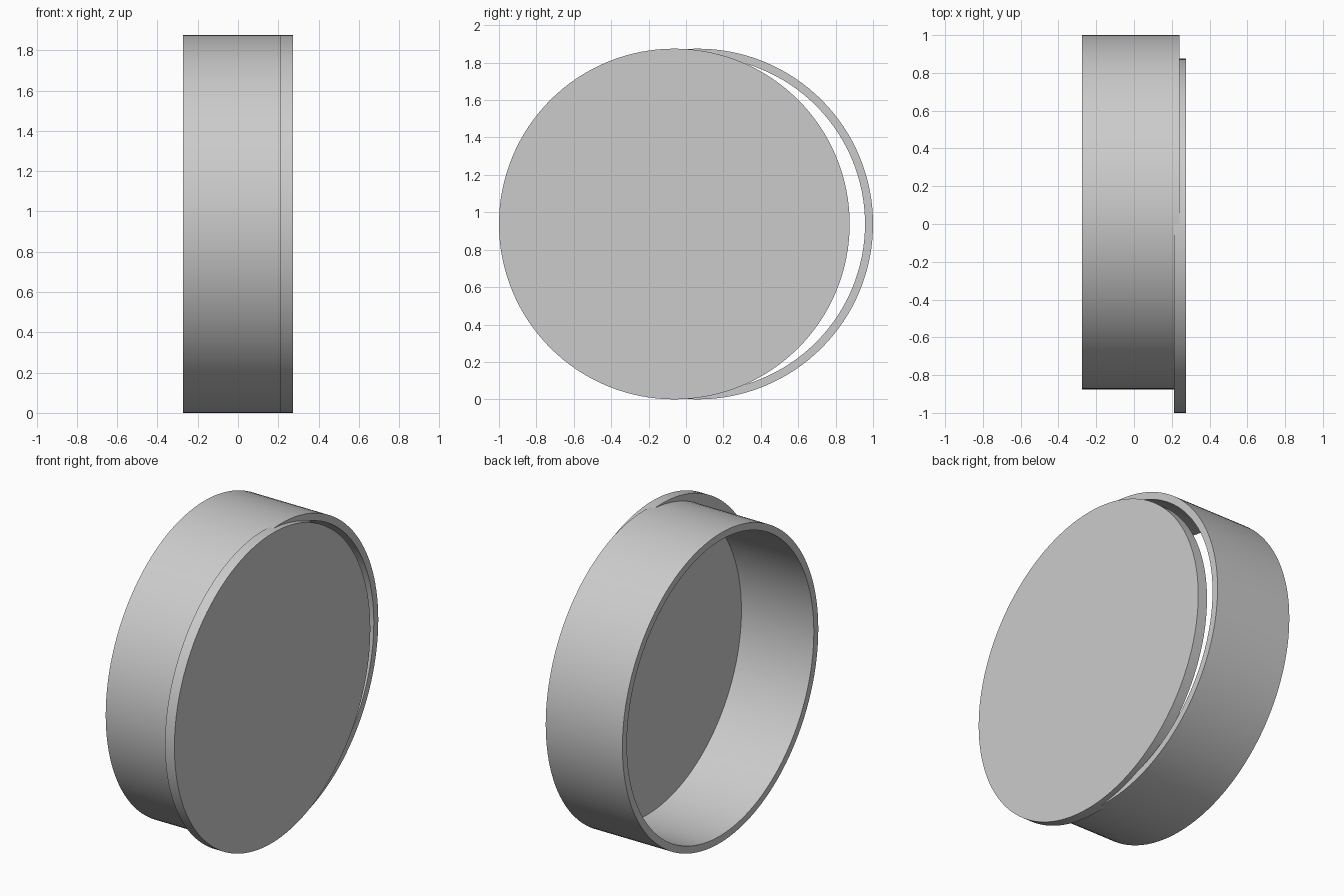
import bpy, bmesh, math

cube = bpy.data.objects.get("Cube")
if cube:
    bpy.data.objects.remove(cube, do_unlink=True)

SEGMENTS = 128
RADIUS = 0.9375
OFFSET = 0.0625

grey = bpy.data.materials.new("plain grey")
grey.use_nodes = True
colour = (0.6, 0.6, 0.6, 1)
grey.diffuse_color = colour
grey.node_tree.nodes["Principled BSDF"].inputs["Base Color"].default_value = colour


def circle(bm, x, y, r):
    """Ring of vertices around the x axis."""
    verts = []
    for i in range(SEGMENTS):
        a = math.tau * i / SEGMENTS
        verts.append(bm.verts.new((x, y + r * math.cos(a), RADIUS + r * math.sin(a))))
    return verts


def bridge(bm, a, b):
    for i in range(SEGMENTS):
        j = (i + 1) % SEGMENTS
        bm.faces.new((a[i], a[j], b[j], b[i]))


def finish(bm, name):
    bmesh.ops.recalc_face_normals(bm, faces=bm.faces)
    mesh = bpy.data.meshes.new(name)
    bm.to_mesh(mesh)
    bm.free()
    mesh.materials.append(grey)
    obj = bpy.data.objects.new(name, mesh)
    bpy.context.collection.objects.link(obj)
    bpy.ops.object.select_all(action="DESELECT")
    obj.select_set(True)
    bpy.context.view_layer.objects.active = obj
    bpy.ops.object.shade_smooth_by_angle(angle=math.radians(30))


# Open band with a thin wall
bm = bmesh.new()
inner = RADIUS - 0.043
profile = [(-0.274, RADIUS), (0.24, RADIUS), (0.24, inner), (-0.274, inner)]
loops = [circle(bm, x, OFFSET, r) for x, r in profile]
for k in range(len(loops)):
    bridge(bm, loops[k], loops[(k + 1) % len(loops)])
finish(bm, "round_band")

# Flat lid, shifted forward
bm = bmesh.new()
back, front = (circle(bm, x, -OFFSET, RADIUS) for x in (0.211, 0.274))
bridge(bm, back, front)
bm.faces.new(back)
bm.faces.new(front)
finish(bm, "lid_disc")
